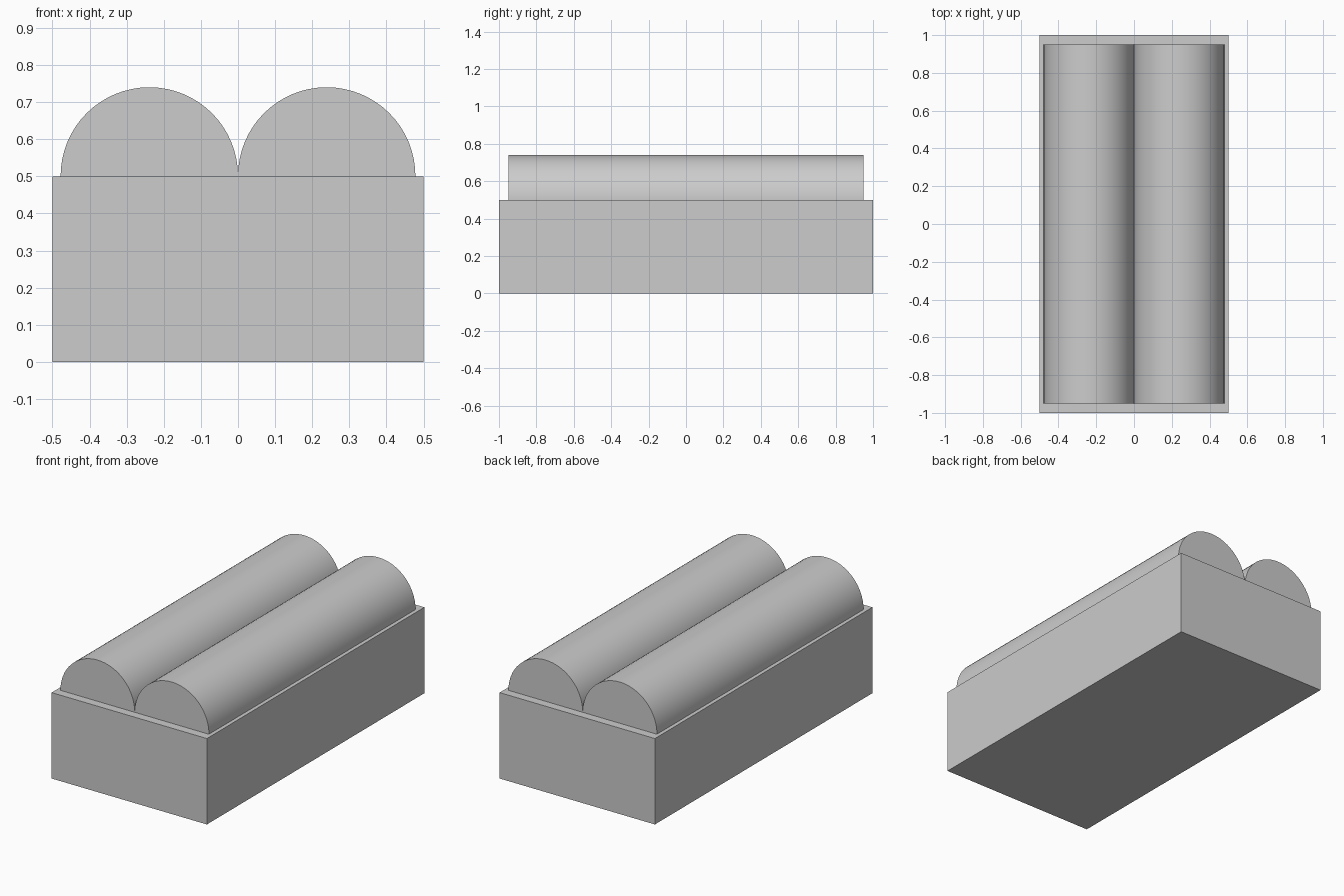
import bpy
import math

default = bpy.data.objects.get("Cube")
if default:
    bpy.data.objects.remove(default, do_unlink=True)

# Single light grey colour
GREY = (0.604, 0.604, 0.604, 1.0)
grey = bpy.data.materials.new("light_grey")
grey.use_nodes = True
grey.diffuse_color = GREY
grey.node_tree.nodes["Principled BSDF"].inputs["Base Color"].default_value = GREY

BASE_HEIGHT = 0.5
RADIUS = 0.239
ROLL_LENGTH = 1.9

# Rectangular base block
bpy.ops.mesh.primitive_cube_add(size=1, location=(0, 0, BASE_HEIGHT / 2))
base = bpy.context.object
base.name = "base_block"
base.scale = (1, 2, BASE_HEIGHT)
bpy.ops.object.transform_apply(location=False, rotation=False, scale=True)
base.data.materials.append(grey)

# Two long cylinders lying side by side, half sunk into the base
for name, side in (("left_roll", 1), ("right_roll", -1)):
    bpy.ops.mesh.primitive_cylinder_add(
        vertices=64, radius=RADIUS, depth=ROLL_LENGTH,
        location=(side * RADIUS, 0, BASE_HEIGHT + 0.001),
        rotation=(math.pi / 2, 0, 0))
    roll = bpy.context.object
    roll.name = name
    roll.data.materials.append(grey)
    bpy.ops.object.shade_smooth_by_angle(angle=math.radians(30))
